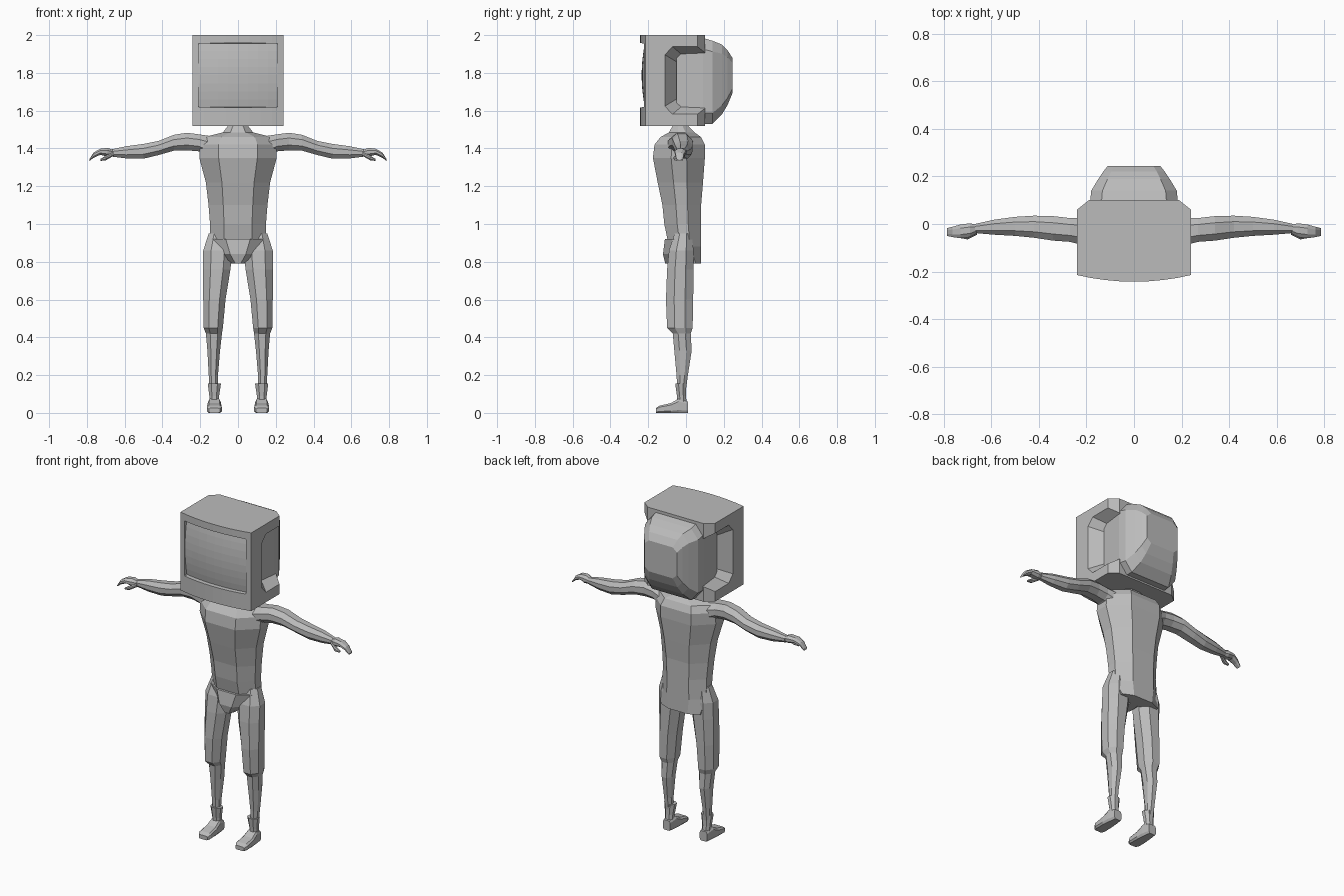
import bpy
import bmesh

old = bpy.data.objects.get("Cube")
if old:
    bpy.data.objects.remove(old, do_unlink=True)

grey = bpy.data.materials.new("plain grey")
grey.use_nodes = True
tone = (0.5, 0.5, 0.5, 1)
grey.diffuse_color = tone
grey.node_tree.nodes["Principled BSDF"].inputs["Base Color"].default_value = tone


def finish(name, bm, closed=True):
    """Turn a bmesh into a named, flat shaded object."""
    if closed:
        bmesh.ops.recalc_face_normals(bm, faces=bm.faces)
    mesh = bpy.data.meshes.new(name)
    bm.to_mesh(mesh)
    bm.free()
    mesh.materials.append(grey)
    obj = bpy.data.objects.new(name, mesh)
    bpy.context.collection.objects.link(obj)
    return obj


def skin(name, loops):
    """Bridge matching point loops and cap both ends."""
    bm = bmesh.new()
    rows = [[bm.verts.new(p) for p in loop] for loop in loops]
    for low, high in zip(rows, rows[1:]):
        for i in range(len(low)):
            j = (i + 1) % len(low)
            bm.faces.new((low[i], low[j], high[j], high[i]))
    bm.faces.new(rows[0])
    bm.faces.new(rows[-1])
    return finish(name, bm)


def loft(name, axis, rings, side=1, cut=(0.27, 0.3)):
    """Eight sided loft; each ring is (position, u min, u max, v min, v max)."""
    loops = []
    for t, left, right, low, high in rings:
        du, dv = (right - left) * cut[0], (high - low) * cut[1]
        outline = [(left + du, low), (right - du, low),
                   (right, low + dv), (right, high - dv),
                   (right - du, high), (left + du, high),
                   (left, high - dv), (left, low + dv)]
        place = {"x": lambda u, v: (side * t, u, v),
                 "y": lambda u, v: (side * u, t, v),
                 "z": lambda u, v: (side * u, v, t)}[axis]
        loops.append([place(u, v) for u, v in outline])
    return skin(name, loops)


def centred(rings):
    """Expand (position, half width, v min, v max) to full rings."""
    return [(t, -w, w, low, high) for t, w, low, high in rings]


def carve(target, cutter):
    """Subtract the cutter from the target and discard it."""
    mod = target.modifiers.new("carve", "BOOLEAN")
    mod.operation = "DIFFERENCE"
    mod.solver = "EXACT"
    mod.object = cutter
    bpy.context.view_layer.objects.active = target
    bpy.ops.object.modifier_apply(modifier=mod.name)
    bpy.data.objects.remove(cutter, do_unlink=True)


# Television housing: bowed front, chamfered rear corners
half, base, top = 0.24, 1.52, 2.0
steps = 8
plan = []
for i in range(steps + 1):
    f = 2 * i / steps - 1
    plan.append((half * f, -0.215 - 0.028 * (1 - f * f)))
plan += [(half, 0.06), (0.19, 0.1), (-0.19, 0.1), (-half, 0.06)]
housing = skin("television_housing", [[(x, y, z) for x, y in plan] for z in (base, top)])

# Screen opening and the recess on either side
carve(housing, loft("screen_cutter", "y",
                    centred([(-0.3, 0.213, 1.615, 1.96), (-0.19, 0.208, 1.62, 1.955)]),
                    cut=(0.01, 0.01)))
for side in (1, -1):
    carve(housing, loft("side_cutter", "x",
                        [(0.16, -0.05, 0.3, 1.63, 1.89), (0.25, -0.12, 0.3, 1.575, 1.945)],
                        side, cut=(0.1, 0.12)))

# Bulging screen
bm = bmesh.new()
bmesh.ops.create_grid(bm, x_segments=8, y_segments=8, size=1)
for v in bm.verts:
    u, w = v.co.x, v.co.y
    v.co = (0.212 * u, -0.197 - 0.02 * (1 - u * u) - 0.018 * (1 - w * w), 1.7875 + 0.172 * w)
finish("screen", bm, closed=False)

# Tapering tube casing behind the housing
loft("rear_casing", "y", centred([
    (-0.05, 0.175, 1.57, 1.95),
    (0.09, 0.185, 1.53, 1.985),
    (0.14, 0.18, 1.53, 1.97),
    (0.19, 0.15, 1.58, 1.95),
    (0.22, 0.13, 1.63, 1.92),
    (0.245, 0.11, 1.69, 1.88)]), cut=(0.13, 0.13))

# Shirt with a hanging back hem, shoulders and neck
loft("torso", "z", centred([
    (0.79, 0.13, 0.0, 0.08),
    (0.88, 0.15, -0.09, 0.08),
    (1.0, 0.148, -0.115, 0.08),
    (1.1, 0.156, -0.125, 0.08),
    (1.22, 0.17, -0.15, 0.09),
    (1.35, 0.205, -0.175, 0.1),
    (1.42, 0.205, -0.167, 0.1),
    (1.46, 0.18, -0.135, 0.08),
    (1.485, 0.08, -0.09, 0.045),
    (1.53, 0.045, -0.065, 0.0)]), cut=(0.25, 0.35))
loft("pelvis", "z", centred([
    (0.79, 0.03, -0.11, 0.02),
    (0.84, 0.09, -0.122, 0.04),
    (0.92, 0.14, -0.112, 0.04)]))

for side, word in ((1, "left"), (-1, "right")):
    # Arm with rounded upper arm and forearm
    loft(word + "_arm", "x", [
        (0.14, -0.1, 0.04, 1.35, 1.465),
        (0.21, -0.09, 0.025, 1.385, 1.475),
        (0.27, -0.075, 0.025, 1.39, 1.483),
        (0.34, -0.07, 0.033, 1.388, 1.472),
        (0.42, -0.058, 0.035, 1.365, 1.44),
        (0.5, -0.05, 0.03, 1.346, 1.424),
        (0.59, -0.045, 0.018, 1.347, 1.412),
        (0.67, -0.038, 0.0, 1.357, 1.395)], side)
    # Curled hand and thumb
    loft(word + "_hand", "x", [
        (0.655, -0.035, -0.005, 1.36, 1.39),
        (0.69, -0.055, 0.003, 1.357, 1.403),
        (0.73, -0.06, -0.002, 1.366, 1.398),
        (0.765, -0.055, -0.012, 1.35, 1.378),
        (0.787, -0.05, -0.017, 1.333, 1.343)], side)
    loft(word + "_thumb", "x", [
        (0.66, -0.045, -0.025, 1.36, 1.38),
        (0.7, -0.065, -0.04, 1.337, 1.362),
        (0.728, -0.06, -0.045, 1.334, 1.345)], side)
    # Loose trouser leg gathered at the knee, slim shin
    loft(word + "_leg", "z", [
        (0.1, 0.107, 0.15, -0.045, -0.003),
        (0.2, 0.106, 0.155, -0.05, 0.01),
        (0.33, 0.095, 0.162, -0.062, 0.03),
        (0.42, 0.085, 0.17, -0.07, 0.025),
        (0.45, 0.08, 0.182, -0.1, 0.035),
        (0.6, 0.066, 0.184, -0.106, 0.038),
        (0.76, 0.04, 0.184, -0.1, 0.04),
        (0.86, 0.03, 0.184, -0.09, 0.04),
        (0.95, 0.05, 0.155, -0.06, 0.03)], side)
    # Boot cuff and foot
    loft(word + "_boot_cuff", "z", [
        (0.05, 0.1, 0.15, -0.045, 0.003),
        (0.09, 0.1, 0.152, -0.048, 0.0),
        (0.155, 0.09, 0.16, -0.057, -0.0)], side)
    loft(word + "_foot", "y", [
        (0.01, 0.1, 0.15, 0, 0.06),
        (-0.04, 0.092, 0.158, 0, 0.075),
        (-0.08, 0.088, 0.163, 0, 0.052),
        (-0.14, 0.086, 0.164, 0, 0.038),
        (-0.16, 0.096, 0.154, 0, 0.025)], side, cut=(0.12, 0.2))
